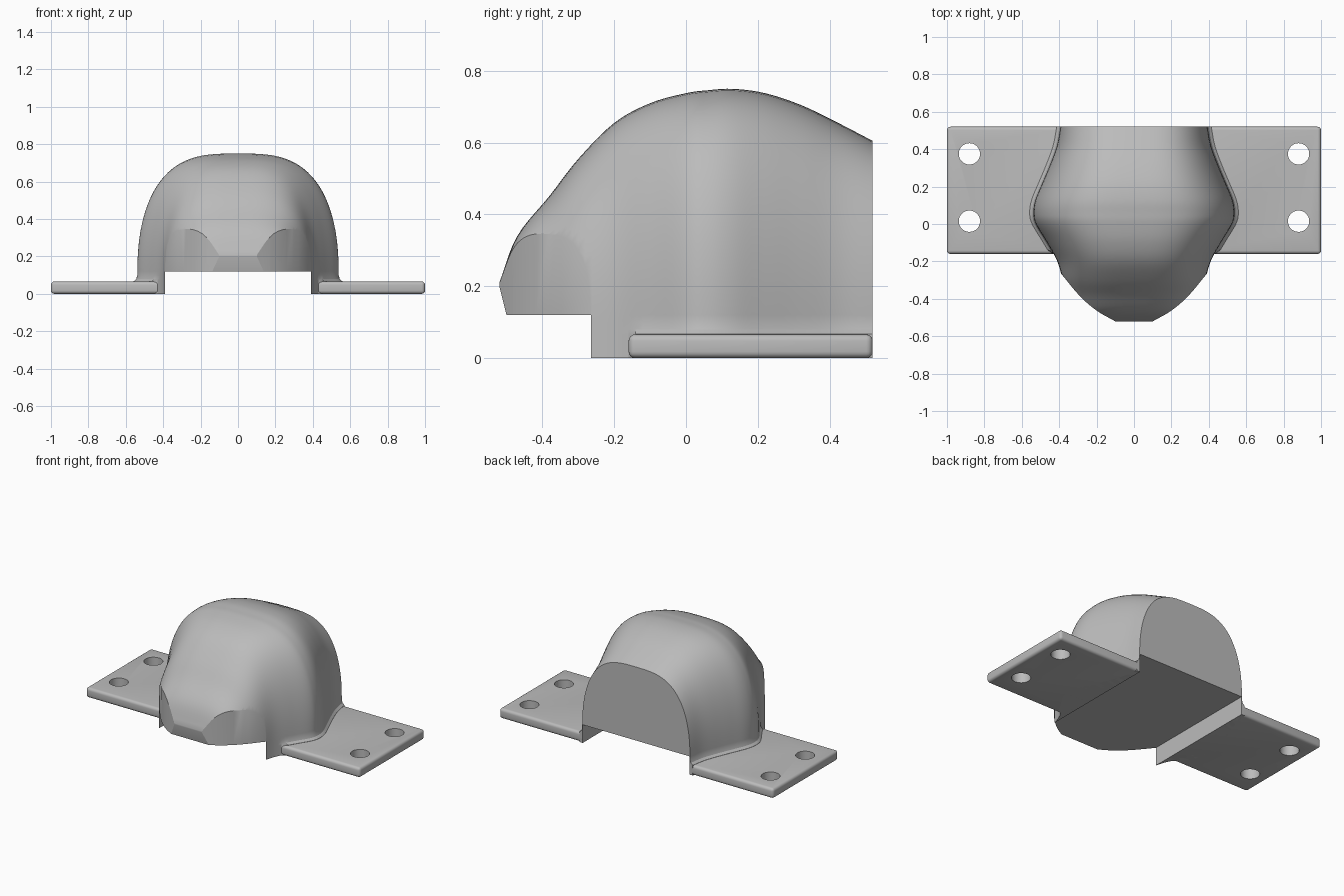
import bpy, bmesh, math
from mathutils import Vector

if "Cube" in bpy.data.objects:
    bpy.data.objects.remove(bpy.data.objects["Cube"], do_unlink=True)

grey = bpy.data.materials.new("plain_grey")
grey.use_nodes = True
colour = (0.5, 0.5, 0.5, 1)
grey.diffuse_color = colour
grey.node_tree.nodes["Principled BSDF"].inputs["Base Color"].default_value = colour

CHANNEL = 0.39    # half width of the slot underneath
FLOOR = 0.12      # height of the slot
BACK = 0.52


def make_object(name, bm):
    bmesh.ops.recalc_face_normals(bm, faces=bm.faces)
    mesh = bpy.data.meshes.new(name)
    bm.to_mesh(mesh)
    bm.free()
    mesh.materials.append(grey)
    ob = bpy.data.objects.new(name, mesh)
    bpy.context.collection.objects.link(ob)
    return ob


def activate(ob):
    bpy.ops.object.select_all(action='DESELECT')
    ob.select_set(True)
    bpy.context.view_layer.objects.active = ob


def cut(ob, cutter):
    activate(ob)
    mod = ob.modifiers.new("cut", 'BOOLEAN')
    mod.operation = 'DIFFERENCE'
    mod.solver = 'EXACT'
    mod.object = cutter
    bpy.ops.object.modifier_apply(modifier=mod.name)
    bpy.data.objects.remove(cutter, do_unlink=True)


def box(bm, lo, hi):
    verts = bmesh.ops.create_cube(bm, size=1)["verts"]
    for v in verts:
        v.co = Vector([a + (b - a) * (c + 0.5) for a, b, c in zip(lo, hi, v.co)])


def smooth(ob):
    activate(ob)
    bpy.ops.object.shade_smooth_by_angle(angle=math.radians(28))


# Stations along the body: y, half width, top height
STATIONS = [
    (-0.52, 0.30, 0.21), (-0.47, 0.32, 0.34), (-0.38, 0.35, 0.452), (-0.30, 0.38, 0.555),
    (-0.20, 0.41, 0.655), (-0.10, 0.465, 0.71), (0, 0.525, 0.738), (0.06, 0.538, 0.746),
    (0.13, 0.527, 0.75), (0.22, 0.49, 0.738), (0.32, 0.448, 0.705), (0.42, 0.412, 0.657),
    (BACK, 0.393, 0.605)]


def resample(points, steps):
    pts = [Vector(p) for p in points]
    pts = [2 * pts[0] - pts[1]] + pts + [2 * pts[-1] - pts[-2]]
    out = []
    for i in range(1, len(pts) - 2):
        a, b, c, d = pts[i - 1:i + 3]
        for k in range(steps):
            t = k / steps
            out.append(b + (c - a) * t / 2 + (2 * a - 5 * b + 4 * c - d) * t * t / 2
                       + (3 * b - a - 3 * c + d) * t ** 3 / 2)
    return out + [pts[-2]]


def section(y, w, top):
    # rounded arch on straight walls, flaring out where it meets the flange
    flare = 0.02 if y > -0.15 else 0
    wall = [(w + flare, 0), (w + flare, 0.067), (w + flare * 0.3, 0.08), (w, 0.1)]
    arch = []
    for i in range(49):
        a = math.pi * i / 48
        c, s = math.cos(a), max(math.sin(a), 0)
        x = math.copysign(abs(c) ** (2 / 3.2), c) * w
        arch.append((x, FLOOR + (top - FLOOR) * s ** (2 / 2.2)))
    pts = wall + arch + [(-x, z) for x, z in reversed(wall)]
    return [(x, y, z) for x, z in pts]


# Hollowed dome: loft, then trim the nose with planes
bm = bmesh.new()
rings = [[bm.verts.new(p) for p in section(*s)] for s in resample(STATIONS, 5)]
n = len(rings[0])
for r0, r1 in zip(rings, rings[1:]):
    for i in range(n):
        j = (i + 1) % n
        bm.faces.new((r0[i], r0[j], r1[j], r1[i]))
bm.faces.new(rings[0])
bm.faces.new(rings[-1])


def trim(point, normal):
    geom = bm.verts[:] + bm.edges[:] + bm.faces[:]
    bmesh.ops.bisect_plane(bm, geom=geom, dist=1e-5, plane_co=point,
                           plane_no=normal, clear_outer=True)
    bmesh.ops.holes_fill(bm, edges=[e for e in bm.edges if e.is_boundary], sides=0)


trim((0, -0.52, 0.2), (0, -1, -0.25))
cheek = resample([(0.11, -0.515, 0), (0.2, -0.463, 0), (0.29, -0.385, 0), (0.39, -0.265, 0)], 3)
for p, q in zip(cheek, cheek[1:]):
    d = q - p
    for side in (1, -1):
        trim((p.x * side, p.y, 0), (d.y * side, -d.x, 0))
dome = make_object("dome_body", bm)

bm = bmesh.new()
box(bm, (-CHANNEL, -1, -0.2), (CHANNEL, 1, FLOOR))
cut(dome, make_object("channel_cutter", bm))
smooth(dome)

# Mounting flanges with rounded rims and two screw holes each
for name, side in (("left_flange", 1), ("right_flange", -1)):
    bm = bmesh.new()
    inner, outer = sorted((CHANNEL * side, side))
    box(bm, (inner, -0.16, 0), (outer, BACK, 0.066))
    rim = [e for e in bm.edges
           if any(abs(v.co.x) > 0.9 for v in e.verts)]
    bmesh.ops.bevel(bm, geom=rim, offset=0.018, segments=4, profile=0.5, affect='EDGES')
    flange = make_object(name, bm)
    for y in (0.015, 0.375):
        bm = bmesh.new()
        bmesh.ops.create_cone(bm, cap_ends=True, segments=40, radius1=0.057,
                              radius2=0.057, depth=0.4)
        bmesh.ops.translate(bm, verts=bm.verts, vec=(0.88 * side, y, 0))
        cut(flange, make_object("hole_cutter", bm))
    smooth(flange)
